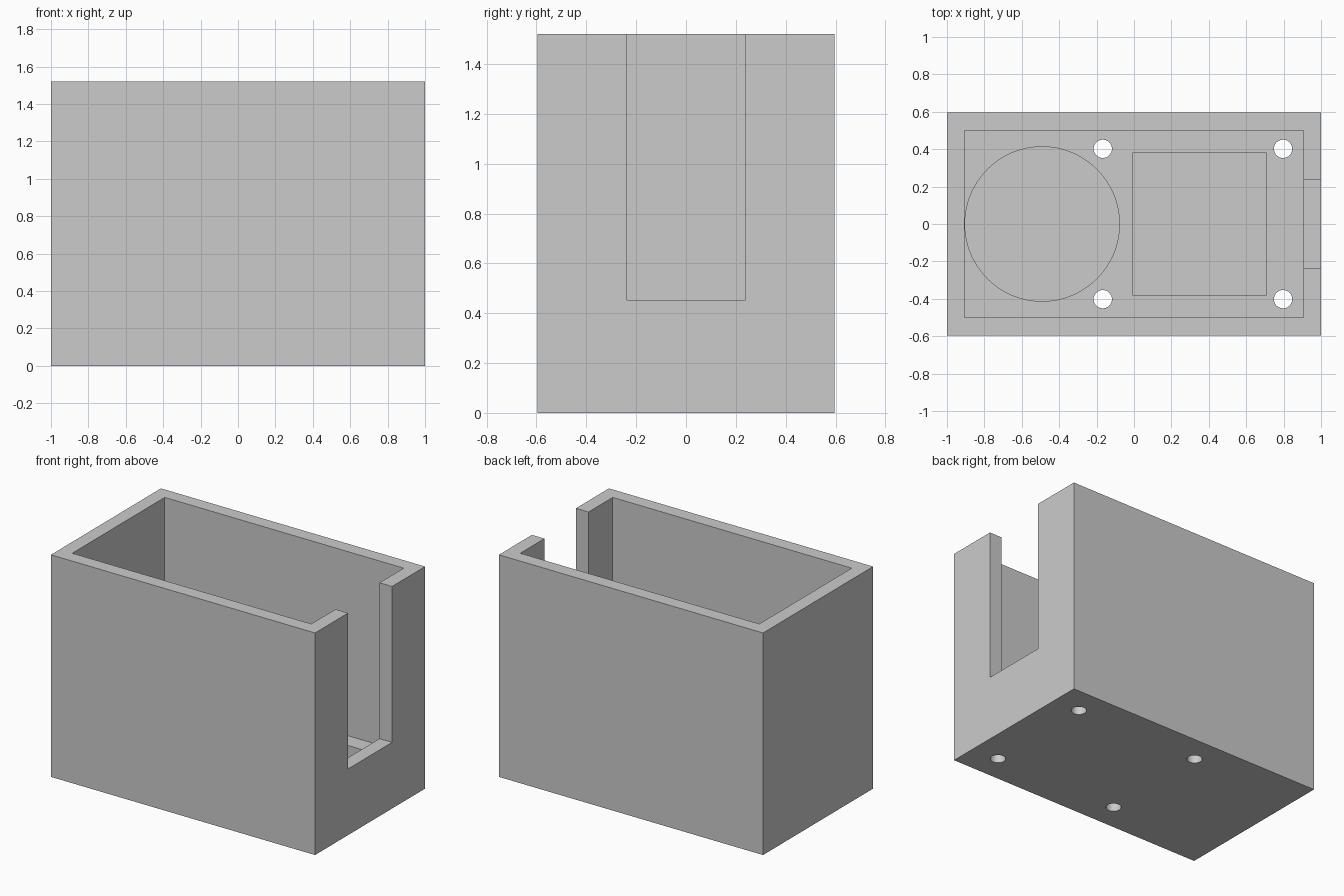
import bpy
import math

default = bpy.data.objects.get("Cube")
if default:
    bpy.data.objects.remove(default, do_unlink=True)

LENGTH, DEPTH, HEIGHT = 2.0, 1.19, 1.52
FLOOR = 0.26        # top of the thick floor
POCKET = 0.1        # bottom of the recesses in the floor
ABOVE = HEIGHT + 0.2

grey = bpy.data.materials.new("light_grey")
grey.use_nodes = True
colour = (0.6, 0.6, 0.6, 1)
grey.diffuse_color = colour
grey.node_tree.nodes["Principled BSDF"].inputs["Base Color"].default_value = colour


def block(name, x0, x1, width, z0, z1):
    """Box centred on y = 0."""
    bpy.ops.mesh.primitive_cube_add(size=1, location=((x0 + x1) / 2, 0, (z0 + z1) / 2))
    ob = bpy.context.object
    ob.name = name
    ob.scale = (x1 - x0, width, z1 - z0)
    bpy.ops.object.transform_apply(location=True, scale=True)
    ob.data.materials.append(grey)
    return ob


def cylinder(name, x, y, radius, z0, z1, sides):
    bpy.ops.mesh.primitive_cylinder_add(vertices=sides, radius=radius, depth=z1 - z0,
                                        location=(x, y, (z0 + z1) / 2))
    ob = bpy.context.object
    ob.name = name
    ob.data.materials.append(grey)
    return ob


def cut(target, cutter):
    """Subtract the cutter, bake the result and drop the cutter."""
    cutter.hide_render = True
    mod = target.modifiers.new(cutter.name, "BOOLEAN")
    mod.operation = "DIFFERENCE"
    mod.solver = "EXACT"
    mod.object = cutter
    bpy.context.view_layer.objects.active = target
    bpy.ops.object.modifier_apply(modifier=mod.name)
    bpy.data.objects.remove(cutter, do_unlink=True)


# Outer body
body = block("open_box", -LENGTH / 2, LENGTH / 2, DEPTH, 0, HEIGHT)

# Main cavity, open at the top
cut(body, block("cavity", -0.905, 0.905, 1.0, FLOOR, ABOVE))

# Tall slot through the +x end wall
cut(body, block("end_slot", 0.85, 1.1, 0.476, 0.453, ABOVE))

# Recesses in the floor: one rectangular, one round
cut(body, block("square_pocket", -0.005, 0.707, 0.766, POCKET, FLOOR + 0.1))
cut(body, cylinder("round_pocket", -0.491, 0, 0.413, POCKET, FLOOR + 0.1, 96))

# Four screw holes through the floor
for x in (-0.167, 0.797):
    for side in (-1, 1):
        cut(body, cylinder("screw_hole", x, side * 0.402, 0.049, -0.1, FLOOR + 0.1, 32))

# Smooth the round walls, keep the edges sharp
bpy.ops.object.select_all(action="DESELECT")
body.select_set(True)
bpy.context.view_layer.objects.active = body
bpy.ops.object.shade_smooth_by_angle(angle=math.radians(30))
